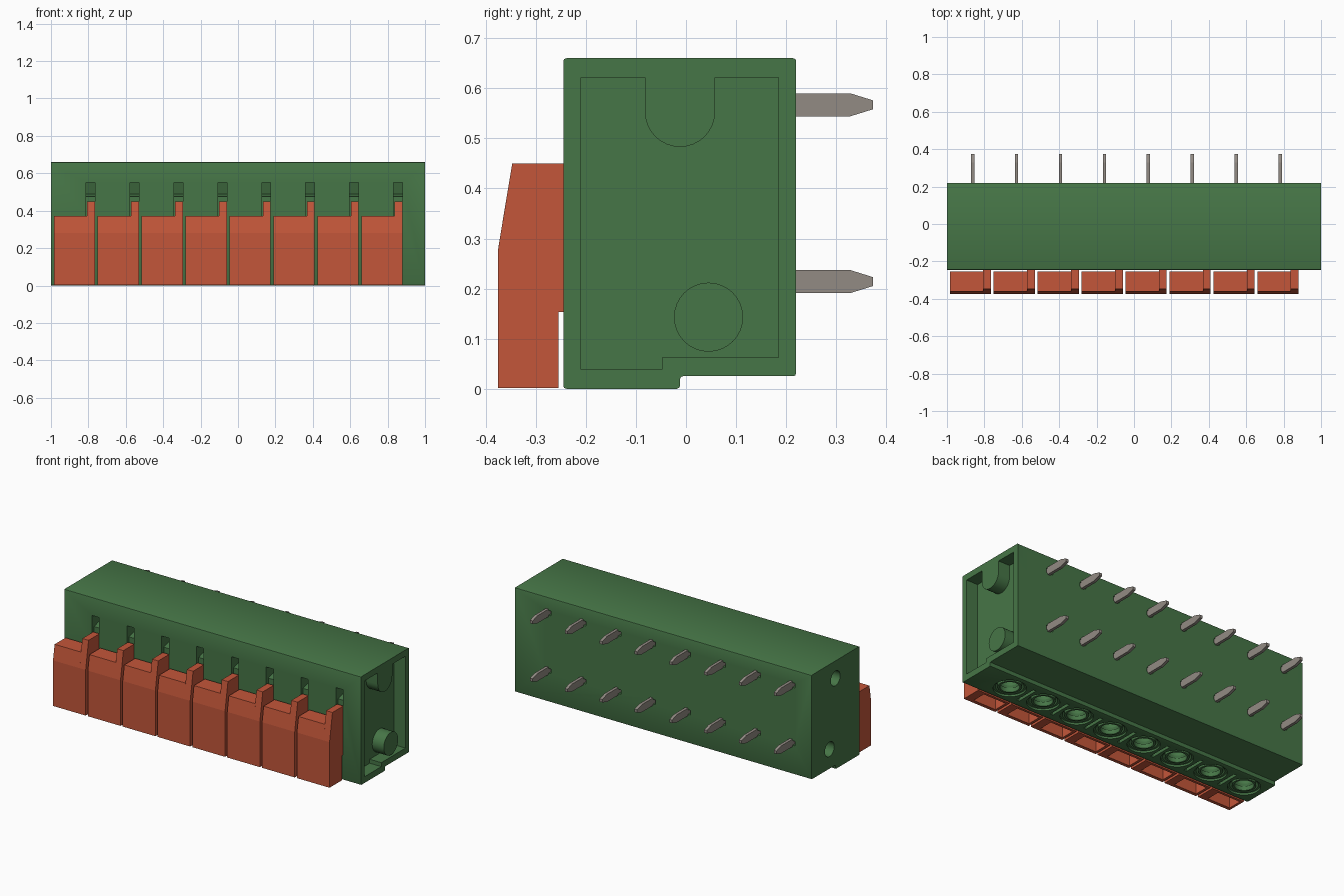
import bpy, bmesh, math

cube = bpy.data.objects.get("Cube")
if cube:
    bpy.data.objects.remove(cube, do_unlink=True)


def material(name, rgb):
    m = bpy.data.materials.new(name)
    m.use_nodes = True
    m.diffuse_color = (*rgb, 1)
    m.node_tree.nodes["Principled BSDF"].inputs["Base Color"].default_value = (*rgb, 1)
    return m


GREEN = material("green plastic", (0.062, 0.182, 0.063))
ORANGE = material("orange plastic", (0.55, 0.094, 0.042))
METAL = material("grey metal", (0.29, 0.26, 0.23))

COUNT, PITCH = 8, 0.235
offsets = [i * PITCH for i in range(COUNT)]


def prism(bm, profile, x0, x1, bevel=0):
    """Extrude a (y, z) outline along x, optionally rounding its long edges."""
    a = [bm.verts.new((x0, y, z)) for y, z in profile]
    b = [bm.verts.new((x1, y, z)) for y, z in profile]
    n = len(a)
    faces = [bm.faces.new(a), bm.faces.new(b)]
    for i in range(n):
        j = (i + 1) % n
        faces.append(bm.faces.new((a[i], a[j], b[j], b[i])))
    bmesh.ops.recalc_face_normals(bm, faces=faces)
    if bevel:
        edges = [bm.edges.get((a[i], b[i])) for i in range(n)]
        bmesh.ops.bevel(bm, geom=edges, offset=bevel, segments=2, profile=0.5, affect='EDGES')


def box(bm, x0, x1, y0, y1, z0, z1):
    prism(bm, [(y0, z0), (y1, z0), (y1, z1), (y0, z1)], x0, x1)


def circle(cy, cz, r, start=0, end=360, n=32):
    pts = [math.radians(start + (end - start) * i / n) for i in range(n + (end - start < 360))]
    return [(cy + r * math.cos(t), cz + r * math.sin(t)) for t in pts]


def lathe(bm, cx, cy, profile, n=32):
    """Revolve an (r, z) outline around a vertical axis, capped at both ends."""
    rings = []
    for r, z in profile:
        rings.append([bm.verts.new((cx + r * math.cos(math.tau * k / n),
                                    cy + r * math.sin(math.tau * k / n), z)) for k in range(n)])
    faces = [bm.faces.new(rings[0]), bm.faces.new(rings[-1])]
    for p, q in zip(rings, rings[1:]):
        for k in range(n):
            j = (k + 1) % n
            faces.append(bm.faces.new((p[k], p[j], q[j], q[k])))
    bmesh.ops.recalc_face_normals(bm, faces=faces)


def finish(name, bm, mat):
    me = bpy.data.meshes.new(name)
    bm.to_mesh(me)
    bm.free()
    me.materials.append(mat)
    ob = bpy.data.objects.new(name, me)
    bpy.context.collection.objects.link(ob)
    return ob


def cut(ob, cutter):
    """Subtract the cutter, bake the result and drop the cutter."""
    cutter.hide_render = True
    mod = ob.modifiers.new("cut", 'BOOLEAN')
    mod.operation, mod.solver, mod.object = 'DIFFERENCE', 'EXACT', cutter
    dg = bpy.context.evaluated_depsgraph_get()
    me = bpy.data.meshes.new_from_object(ob.evaluated_get(dg))
    ob.modifiers.clear()
    ob.data = me
    bpy.data.objects.remove(cutter, do_unlink=True)


def smooth(ob):
    bpy.ops.object.select_all(action='DESELECT')
    ob.select_set(True)
    bpy.context.view_layer.objects.active = ob
    bpy.ops.object.shade_smooth_by_angle(angle=math.radians(30))


# Housing block with a stepped underside
bm = bmesh.new()
prism(bm, [(-0.245, 0), (-0.012, 0), (-0.012, 0.025), (0.22, 0.025), (0.22, 0.66), (-0.245, 0.66)],
      -1, 1, bevel=0.006)
housing = finish("housing", bm, GREEN)

bm = bmesh.new()
# End recess, leaving a rounded tongue hanging from the top rim
tongue = circle(-0.012, 0.553, 0.07, 360, 180, 16)
tongue = [(-0.012 + 0.07 * math.cos(math.pi * i / 16), 0.553 - 0.07 * math.sin(math.pi * i / 16))
          for i in range(17)]
prism(bm, [(-0.21, 0.038), (-0.048, 0.038), (-0.048, 0.062), (0.185, 0.062), (0.185, 0.622),
           (0.058, 0.622)] + tongue + [(-0.082, 0.622), (-0.21, 0.622)], 0.922, 1.1)
# Sockets in the opposite end
for cy, cz in ((-0.012, 0.553), (0.045, 0.143)):
    prism(bm, circle(cy, cz, 0.045), -1.1, -0.92)
for i, dx in enumerate(offsets):
    # Front slot above each lever, with a sloping back
    prism(bm, [(-0.3, 0.36), (-0.225, 0.36), (-0.225, 0.475), (-0.17, 0.49), (-0.19, 0.55), (-0.3, 0.55)],
          -0.813 + dx, -0.765 + dx)
    # Stepped wire funnel in the underside
    lathe(bm, -0.88 + dx, -0.128, [(0.09, -0.02), (0.09, 0.012), (0.078, 0.012), (0.055, 0.05), (0.055, 0.2)])
    if i < COUNT - 1:
        box(bm, -0.772 + dx, -0.753 + dx, -0.2, -0.06, -0.02, 0.03)
    # Pockets around the pin roots
    for z in (0.567, 0.214):
        box(bm, -0.89 + dx, -0.847 + dx, 0.19, 0.3, z - 0.014, z + 0.014)
cut(housing, finish("housing_cutter", bm, GREEN))
smooth(housing)

# Round peg inside the end recess
bm = bmesh.new()
prism(bm, circle(0.045, 0.143, 0.069), 0.9, 1.0)
smooth(finish("end_peg", bm, GREEN))

# Raised rim inside each wire funnel
bm = bmesh.new()
for dx in offsets:
    bmesh.ops.create_circle  # ring built from two coaxial outlines below
    n = 32
    loops = []
    for r, z in ((0.066, 0.035), (0.066, 0.008), (0.054, 0.008), (0.054, 0.035)):
        loops.append([bm.verts.new((-0.88 + dx + r * math.cos(math.tau * k / n),
                                    -0.128 + r * math.sin(math.tau * k / n), z)) for k in range(n)])
    for p, q in zip(loops, loops[1:] + loops[:1]):
        for k in range(n):
            j = (k + 1) % n
            bm.faces.new((p[k], p[j], q[j], q[k]))
bmesh.ops.recalc_face_normals(bm, faces=bm.faces[:])
smooth(finish("funnel_rims", bm, GREEN))

for i, dx in enumerate(offsets):
    x0 = -0.985 + dx
    # Release lever plate, hollowed from below
    bm = bmesh.new()
    prism(bm, [(-0.375, 0.002), (-0.255, 0.002), (-0.255, 0.372), (-0.36, 0.372), (-0.375, 0.28)],
          x0, x0 + 0.18)
    lever = finish(f"lever_{i + 1}", bm, ORANGE)
    bm = bmesh.new()
    box(bm, x0 + 0.015, x0 + 0.168, -0.355, -0.27, -0.05, 0.14)
    cut(lever, finish("lever_cutter", bm, ORANGE))
    # Tall rib along the lever's side
    bm = bmesh.new()
    prism(bm, [(-0.375, 0.002), (-0.255, 0.002), (-0.255, 0.153), (-0.242, 0.153), (-0.242, 0.45),
               (-0.347, 0.45), (-0.375, 0.28)], x0 + 0.178, x0 + 0.22)
    finish(f"lever_rib_{i + 1}", bm, ORANGE)
    # Two tapered solder pins at the back
    for label, z in (("upper", 0.567), ("lower", 0.214)):
        bm = bmesh.new()
        prism(bm, [(0.18, z - 0.023), (0.328, z - 0.023), (0.373, z - 0.009), (0.373, z + 0.009),
                   (0.328, z + 0.023), (0.18, z + 0.023)], -0.872 + dx, -0.854 + dx)
        finish(f"{label}_pin_{i + 1}", bm, METAL)
